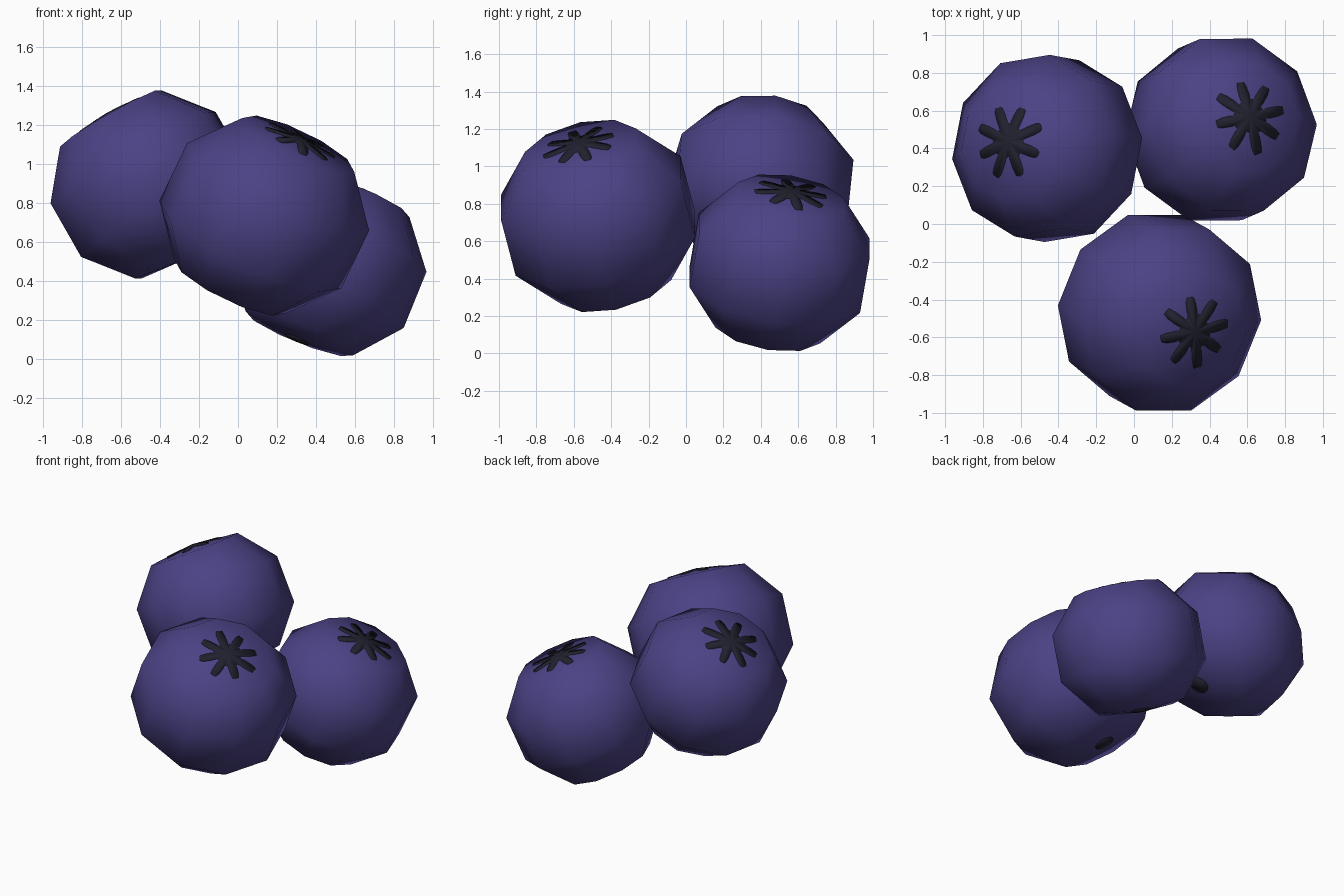
import bpy, bmesh, math
from mathutils import Vector

if "Cube" in bpy.data.objects:
    bpy.data.objects.remove(bpy.data.objects["Cube"])


def material(name, rgb):
    m = bpy.data.materials.new(name)
    m.diffuse_color = (*rgb, 1)
    m.use_nodes = True
    m.node_tree.nodes["Principled BSDF"].inputs["Base Color"].default_value = m.diffuse_color
    return m


SKIN = material("berry blue", (0.070, 0.055, 0.235))
DARK = material("dark crown", (0.015, 0.015, 0.028))


def finish(name, bm, mat, centre, axis):
    """Turn a bmesh built along +z into a smooth object tilted to the axis."""
    bmesh.ops.recalc_face_normals(bm, faces=bm.faces)
    mesh = bpy.data.meshes.new(name)
    bm.to_mesh(mesh)
    bm.free()
    mesh.materials.append(mat)
    for p in mesh.polygons:
        p.use_smooth = True
    ob = bpy.data.objects.new(name, mesh)
    ob.location = centre
    ob.rotation_mode = 'QUATERNION'
    ob.rotation_quaternion = Vector((0, 0, 1)).rotation_difference(Vector(axis))
    bpy.context.collection.objects.link(ob)


def body(name, R, phase, centre, axis):
    # ten-sided low-poly ball, slightly flattened at both poles
    bm = bmesh.new()
    rings = []
    for r, z in ((0.585, 0.76), (0.951, 0.309), (0.951, -0.309), (0.585, -0.76)):
        rings.append([bm.verts.new((R * r * math.cos(phase + k * math.tau / 10),
                                    R * r * math.sin(phase + k * math.tau / 10),
                                    R * z)) for k in range(10)])
    top = bm.verts.new((0, 0, R * 0.82))
    bottom = bm.verts.new((0, 0, -R * 0.84))
    for k in range(10):
        n = (k + 1) % 10
        bm.faces.new((top, rings[0][k], rings[0][n]))
        bm.faces.new((bottom, rings[3][n], rings[3][k]))
        for a, b in zip(rings, rings[1:]):
            bm.faces.new((a[k], b[k], b[n], a[n]))
    finish(name, bm, SKIN, centre, axis)


def patch(name, radius_at, count, z, slope, centre, axis):
    # thin plate draped over a pole; radius_at(angle) gives its outline
    bm = bmesh.new()
    lift = math.copysign(0.005, z)
    mid = bm.verts.new((0, 0, z + lift))
    rim, skirt = [], []
    for k in range(count):
        t = k * math.tau / count
        r = radius_at(t)
        x, y, h = r * math.cos(t), r * math.sin(t), z - slope * r
        rim.append(bm.verts.new((x, y, h + lift)))
        skirt.append(bm.verts.new((x, y, h - lift)))
    for k in range(count):
        n = (k + 1) % count
        bm.faces.new((mid, rim[k], rim[n]))
        bm.faces.new((rim[k], skirt[k], skirt[n], rim[n]))
    finish(name, bm, DARK, centre, axis)


def star(phase):
    # eight rounded arms of slightly uneven length
    def radius(t):
        wave = max(-1, min(1, 1.5 * math.cos(8 * (t - phase))))
        uneven = 0.008 * math.sin(3 * t + phase)
        return 0.143 + (0.053 + uneven) * wave
    return radius


# name, radius, side phase, star phase, centre, crown direction
BERRIES = [
    ("front_berry", 0.545, -3, 10, (0.135, -0.47, 0.735), (0.42, -0.23, 0.875)),
    ("left_berry", 0.515, 7, 22, (-0.46, 0.40, 0.895), (-0.49, 0.09, 0.86)),
    ("right_berry", 0.510, 2, 13, (0.46, 0.50, 0.485), (0.37, 0.16, 0.91)),
]

for name, R, side, arm, centre, axis in BERRIES:
    body(name, R, math.radians(side), centre, axis)
    patch(name + "_crown", star(math.radians(arm)), 96,
          R * 0.82, 0.06 / 0.585, centre, axis)
    patch(name + "_stem_scar", lambda t: 0.065, 12,
          -R * 0.84, -0.08 / 0.585, centre, axis)
